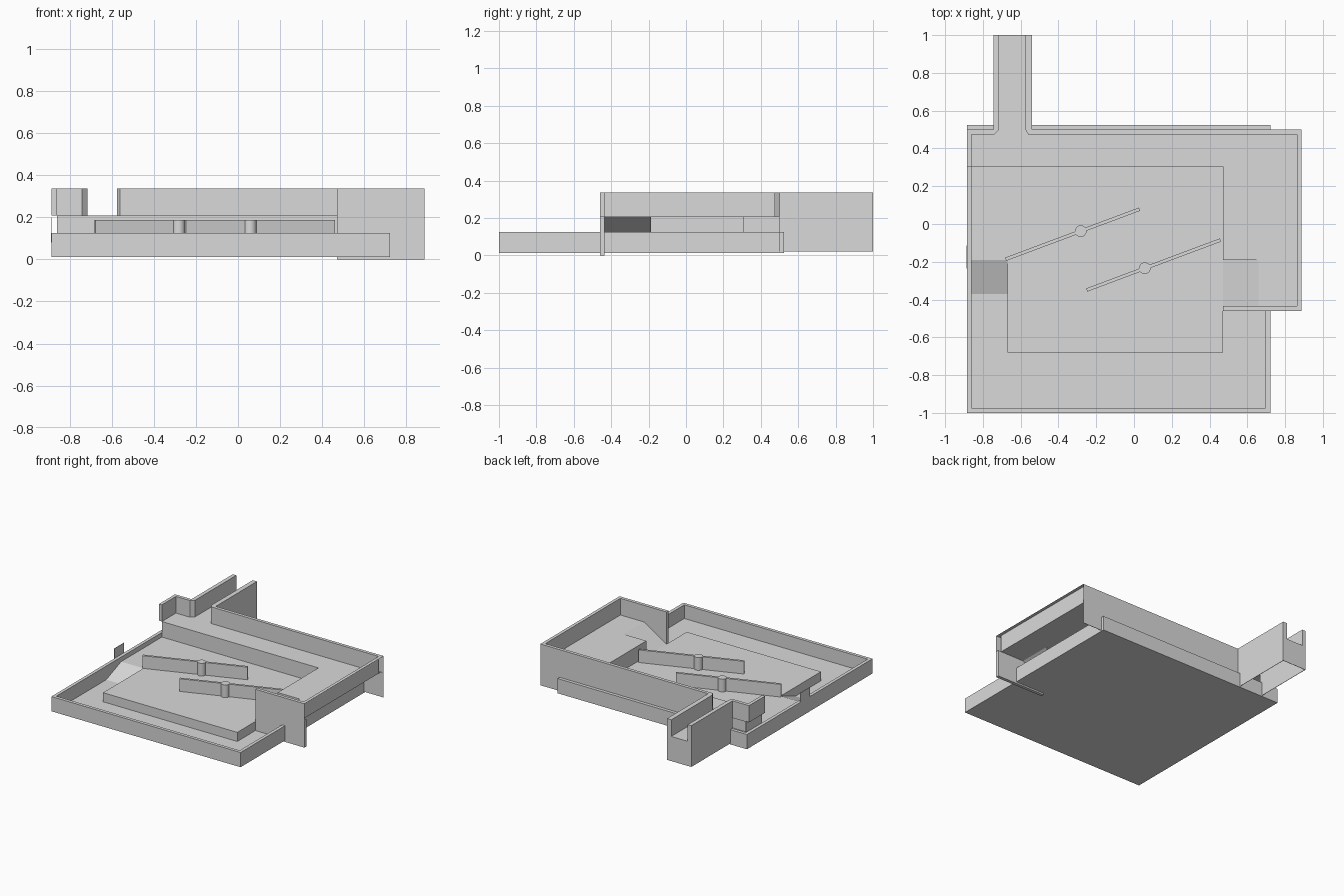
import bpy, bmesh, math
from mathutils import Matrix

cube = bpy.data.objects.get("Cube")
if cube:
    bpy.data.objects.remove(cube, do_unlink=True)

grey = bpy.data.materials.new("plain_grey")
grey.use_nodes = True
COLOUR = (0.7, 0.7, 0.7, 1)
grey.diffuse_color = COLOUR
grey.node_tree.nodes["Principled BSDF"].inputs["Base Color"].default_value = COLOUR


def finish(name, bm):
    bmesh.ops.recalc_face_normals(bm, faces=bm.faces)
    mesh = bpy.data.meshes.new(name)
    bm.to_mesh(mesh)
    bm.free()
    mesh.materials.append(grey)
    obj = bpy.data.objects.new(name, mesh)
    bpy.context.collection.objects.link(obj)
    return obj


def prism(name, outline, low, high, axis="z", open_x=None):
    """Extrude an outline along an axis; open_x leaves out the base and the side on that x."""
    place = {"x": lambda a, b, h: (h, a, b),
             "y": lambda a, b, h: (a, h, b),
             "z": lambda a, b, h: (a, b, h)}[axis]
    bm = bmesh.new()
    face = bm.faces.new([bm.verts.new(place(a, b, low)) for a, b in outline])
    new = bmesh.ops.extrude_face_region(bm, geom=[face])["geom"]
    shift = place(0, 0, high - low)
    bmesh.ops.translate(bm, vec=shift, verts=[v for v in new if isinstance(v, bmesh.types.BMVert)])
    bmesh.ops.recalc_face_normals(bm, faces=bm.faces)
    if open_x is not None:
        gone = [f for f in bm.faces if all(abs(v.co.x - open_x) < 1e-4 for v in f.verts)
                or all(abs(v.co.z - low) < 1e-4 for v in f.verts)]
        bmesh.ops.delete(bm, geom=gone, context="FACES")
    return finish(name, bm)


def box(name, x0, x1, y0, y1, z0, z1):
    return prism(name, [(x0, y0), (x1, y0), (x1, y1), (x0, y1)], z0, z1)


# Levels shared by several parts
BASE, FLOOR, TABLE, RIM, DECK, TOP = 0.012, 0.02, 0.09, 0.125, 0.209, 0.337
SKIRT = 0.02
T = 0.025      # wall thickness
THIN = 0.003   # sheet thickness
L, R = -0.885, 0.887
TRAY_R, TRAY_B = 0.722, 0.525
CH_L, CH_R = -0.745, -0.539  # channel sides

# Lower tray: floor with an inset, lowered interior
bm = bmesh.new()
bmesh.ops.create_cube(bm, size=1)
for v in bm.verts:
    v.co.x = L if v.co.x < 0 else TRAY_R
    v.co.y = -1 if v.co.y < 0 else TRAY_B
    v.co.z = BASE if v.co.z < 0 else RIM
bm.normal_update()
lid = max(bm.faces, key=lambda f: f.calc_center_median().z)
bmesh.ops.inset_region(bm, faces=[lid], thickness=T, use_even_offset=True)
inner = bmesh.ops.extrude_face_region(bm, geom=[lid])["geom"]
bmesh.ops.translate(bm, vec=(0, 0, FLOOR - RIM),
                    verts=[v for v in inner if isinstance(v, bmesh.types.BMVert)])
if lid.is_valid:
    bmesh.ops.delete(bm, geom=[lid], context="FACES")
finish("lower_tray", bm)

# Raised table, widening to the tray wall at the back
prism("table", [(-0.67, -0.68), (0.47, -0.68), (0.47, 0.305), (L + T, 0.305),
                (L + T, -0.19), (-0.67, -0.19)], FLOOR, TABLE)

# Entry ramp rising towards the back, from tray floor to table
prism("entry_ramp", [(-0.37, FLOOR), (-0.19, FLOOR), (-0.19, TABLE)], L + T, -0.67, "x")

# Upper deck sheet, with a gap left for the exit ramp
prism("upper_deck", [(L + T, 0.305), (0.47, 0.305), (0.47, -0.19), (0.66, -0.19),
                     (0.66, -0.436), (R - T, -0.436), (R - T, 0.5), (L + T, 0.5)],
      DECK - THIN, DECK)
prism("exit_ramp", [(0.47, TABLE - THIN), (0.47, TABLE), (0.66, DECK), (0.66, DECK - THIN)],
      -0.436, -0.19, "y")
prism("exit_ramp_side", [(0.47, TABLE), (0.66, DECK), (0.47, DECK)], -0.19, -0.19 + THIN, "y")

# Thin panels holding up the deck
box("deck_front_panel", L + T, 0.47, 0.305, 0.305 + THIN, FLOOR, DECK - 0.001)
box("deck_side_panel", 0.47, 0.47 + THIN, -0.19, 0.305 + THIN, FLOOR, DECK - 0.001)
box("deck_end_panel", L + T, L + T + THIN, 0.305, 0.5, FLOOR, DECK - 0.001)

# Deck walls, running on into the channel with chamfered corners
prism("deck_wall_short", [(L, 0.305), (L, 0.5), (CH_L, 0.5), (CH_L, 1), (-0.715, 1),
                          (-0.715, 0.5), (-0.74, 0.475), (L + T, 0.475), (L + T, 0.305)], DECK, TOP)
prism("deck_wall_long", [(CH_R, 1), (CH_R, 0.5), (R, 0.5), (R, -0.46), (0.47, -0.46),
                         (0.47, -0.435), (R - T, -0.435), (R - T, 0.475), (-0.56, 0.475),
                         (-0.575, 0.5), (-0.575, 1)], DECK, TOP, open_x=R)

# Wall skirts below the deck
box("back_skirt", CH_R, R, 0.5 - THIN, 0.5, SKIRT, DECK)
box("front_skirt", 0.47, R, -0.46, -0.435, 0, DECK)

# Hollow channel: floor, two sides and an end
box("channel_floor", CH_L, CH_R, 0.475, 1, DECK - THIN, DECK)
box("channel_end", CH_L, CH_R, 1 - THIN, 1, SKIRT, DECK)
for side, x in (("right", CH_L), ("left", CH_R - THIN)):
    box("channel_side_" + side, x, x + THIN, 0.5, 1, SKIRT, DECK)

# Two slanted paddles standing on the table, each with a round hub
paddles = [("rear", -0.325, -0.054, 0.046), ("front", 0.104, -0.217, -0.05)]
for side, x, y, hub in paddles:
    turn = Matrix.Translation((x, y, 0)) @ Matrix.Rotation(math.radians(20.5), 4, "Z")
    blade = box(side + "_paddle", -0.378, 0.378, -0.009, 0.009, TABLE, 0.187)
    ring = [(hub + 0.031 * math.cos(a), 0.031 * math.sin(a))
            for a in (math.tau * i / 16 for i in range(16))]
    post = prism(side + "_paddle_hub", ring, TABLE, 0.1875)
    post.data.shade_smooth()
    post.data.set_sharp_from_angle(angle=math.radians(40))
    for obj in (blade, post):
        obj.data.transform(turn)

# Small tab on the outside of the tray
box("side_tab", L - 0.004, L - 0.001, -0.235, -0.115, 0.08, 0.2)
